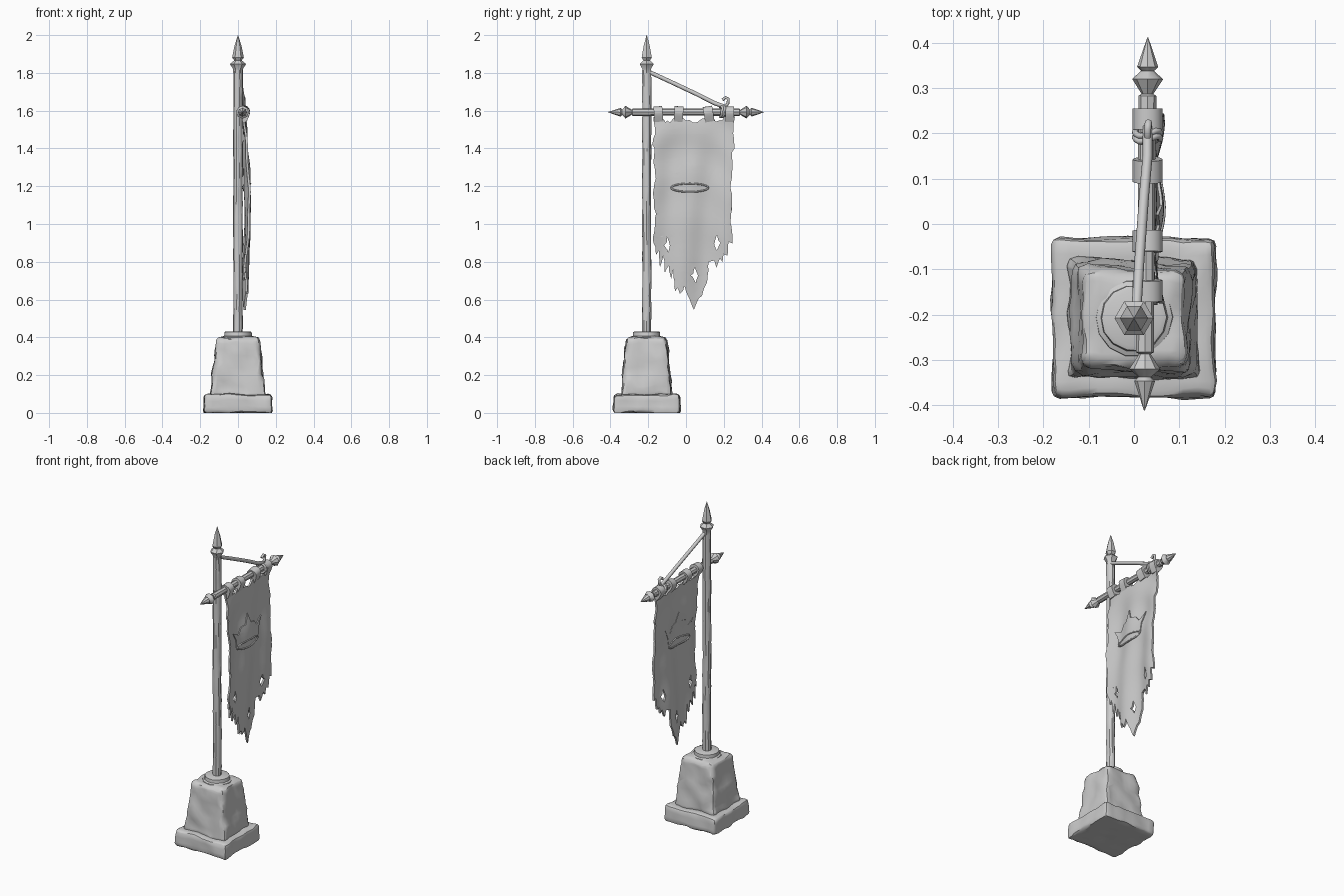
import bpy, bmesh, math
from mathutils import Vector, Matrix, noise
from mathutils.geometry import tessellate_polygon

if "Cube" in bpy.data.objects:
    bpy.data.objects.remove(bpy.data.objects["Cube"])

PY = -0.208   # y of pole and pedestal axis


def finish(name, bm, angle=35):
    bmesh.ops.recalc_face_normals(bm, faces=bm.faces[:])
    me = bpy.data.meshes.new(name)
    bm.to_mesh(me)
    bm.free()
    ob = bpy.data.objects.new(name, me)
    bpy.context.collection.objects.link(ob)
    bpy.ops.object.select_all(action='DESELECT')
    ob.select_set(True)
    bpy.context.view_layer.objects.active = ob
    bpy.ops.object.shade_smooth_by_angle(angle=math.radians(angle))
    return ob


def lathe(name, profile, sides, matrix, rough=0.0):
    """Closed turned shape from (radius, height) points."""
    bm = bmesh.new()
    rings = []
    for r, h in profile:
        ring = []
        for i in range(sides):
            a = math.tau * i / sides
            p = Vector((r * math.cos(a), r * math.sin(a), h))
            n = noise.noise_vector(p * 14) * rough
            ring.append(bm.verts.new(p + Vector((n.x, n.y, 0))))
        rings.append(ring)
    for a, b in zip(rings, rings[1:]):
        for i in range(sides):
            j = (i + 1) % sides
            bm.faces.new((a[i], a[j], b[j], b[i]))
    bm.faces.new(rings[0])
    bm.faces.new(rings[-1])
    bm.transform(matrix)
    return finish(name, bm)


def stone(name, z0, z1, bottom, top, bevel, rough):
    """Worn tapered block; bottom and top are half sizes (x, y)."""
    bm = bmesh.new()
    bmesh.ops.create_cube(bm, size=2)
    for v in bm.verts:
        s = top if v.co.z > 0 else bottom
        v.co = Vector((v.co.x * s[0], v.co.y * s[1] + PY, z1 if v.co.z > 0 else z0))
    bmesh.ops.bevel(bm, geom=bm.edges[:], offset=bevel, segments=2, affect='EDGES', profile=0.5)
    for axis, lo, hi in ((0, -.2, .2), (1, PY - .2, PY + .2), (2, z0, z1)):
        steps = max(2, int((hi - lo) / 0.03))
        for i in range(1, steps):
            co, no = Vector(), Vector()
            co[axis], no[axis] = lo + (hi - lo) * i / steps, 1
            bmesh.ops.bisect_plane(bm, geom=bm.verts[:] + bm.edges[:] + bm.faces[:],
                                   plane_co=co, plane_no=no)
    for v in bm.verts:
        v.co += noise.noise_vector(v.co * 13) * rough + noise.noise_vector(v.co * 31) * rough * .4
        v.co.z = max(v.co.z, 0) if v.co.z > 0.004 else 0
    return finish(name, bm, 40)


def tube(name, points, radius, cyclic=False):
    cu = bpy.data.curves.new(name, 'CURVE')
    cu.dimensions = '3D'
    cu.bevel_depth, cu.bevel_resolution, cu.use_fill_caps = radius, 2, True
    sp = cu.splines.new('POLY')
    sp.points.add(len(points) - 1)
    for p, co in zip(sp.points, points):
        p.co = (*co, 1)
    sp.use_cyclic_u = cyclic
    ob = bpy.data.objects.new(name, cu)
    bpy.context.collection.objects.link(ob)
    return ob


def cloth_x(y, z):
    """Hanging folds of the banner."""
    t = max(0, 1.56 - z)
    amp = 0.011 * min(1, t / 0.25)
    fold = math.sin(30 * y + 2.5 * t) + 0.5 * math.sin(17 * y - 6 * t + 1)
    swag = 0.006 * math.sin(26 * t - 60 * y * y) * math.exp(-3 * t)
    return 0.036 + 0.014 * math.sin(math.pi * min(t, 1)) ** 2 + amp * fold * .75 + swag


def sheet(name, outline, holes, back, front, rough):
    """Flat (y, z) outline with holes, cut into a grid, draped and thickened."""
    loops = [[Vector((y, z, 0)) for y, z in lp] for lp in [outline] + holes]
    bm = bmesh.new()
    vs = [bm.verts.new((0, p.x, p.y)) for lp in loops for p in lp]
    for tri in tessellate_polygon(loops):
        bm.faces.new([vs[i] for i in tri])
    for axis, lo, hi, step in ((1, -.2, .28, .02), (2, .54, 1.58, .026)):
        for i in range(1, int((hi - lo) / step)):
            co, no = Vector(), Vector()
            co[axis], no[axis] = lo + i * step + .0013, 1
            bmesh.ops.bisect_plane(bm, geom=bm.verts[:] + bm.edges[:] + bm.faces[:],
                                   plane_co=co, plane_no=no)
    bmesh.ops.remove_doubles(bm, verts=bm.verts[:], dist=0.0008)
    for v in bm.verts:
        x = cloth_x(v.co.y, v.co.z)
        if v.is_boundary:
            v.co += noise.noise_vector(v.co * 40) * rough
        v.co.x = x + back
    ext = bmesh.ops.extrude_face_region(bm, geom=bm.faces[:], use_keep_orig=True)
    for v in ext['geom']:
        if isinstance(v, bmesh.types.BMVert):
            v.co.x += front - back
    return finish(name, bm, 50)


# Stone base
stone("plinth", 0, 0.098, (0.182, 0.177), (0.178, 0.173), 0.016, 0.008)
stone("pedestal", 0.08, 0.4, (0.144, 0.134), (0.113, 0.107), 0.02, 0.013)
lathe("pole_socket", [(.088, .385), (.084, .403), (.074, .408), (.072, .428), (.062, .432)], 14,
      Matrix.Translation((0, PY, 0)), 0.004)

# Pole with spear finial
pole = [(.025, .41 + i * .07) for i in range(20)]
lathe("pole", pole + [(.025, 1.815)], 10, Matrix.Translation((0, PY, 0)), 0.004)
lathe("pole_finial", [(.027, 1.80), (.027, 1.822), (.043, 1.847), (.02, 1.866), (.031, 1.882),
                      (.018, 1.945), (.001, 2.0)], 6, Matrix.Translation((0, PY, 0)))

# Crossbar with a spear tip at each end
half = [(.019, 0), (.019, .14), (.02, .283), (.013, .287), (.034, .32), (.014, .338), (.023, .347),
        (.012, .38), (.001, .412)]
bar = [(r, -h) for r, h in reversed(half[1:])] + half
tilt = Matrix.Translation((.027, 0, 1.592)) @ Matrix.Rotation(-.01, 4, 'Z')
lathe("crossbar", bar, 8, tilt @ Matrix.Rotation(-math.pi / 2, 4, 'X'), 0.001)

# Cloth straps looped over the crossbar
for n, (y, w, rot) in enumerate(((-.147, .046, .08), (-.038, .047, -.06), (.118, .05, .16), (.232, .046, 0))):
    prof = [(.033 * math.cos(math.radians(a)), .03 * math.sin(math.radians(a)))
            for a in range(-20, 201, 22)]
    prof += [(-.024, -.025), (-.004, -.052), (.014, -.052), (.026, -.025)]
    bm = bmesh.new()
    f = bm.faces.new([bm.verts.new((x, -w / 2, z)) for x, z in prof])
    e = bmesh.ops.extrude_face_region(bm, geom=[f], use_keep_orig=True)
    bmesh.ops.translate(bm, vec=(0, w, 0),
                        verts=[v for v in e['geom'] if isinstance(v, bmesh.types.BMVert)])
    bm.transform(Matrix.Translation((.03, y, 1.593)) @ Matrix.Rotation(rot, 4, 'X'))
    finish(f"strap_{n + 1}", bm)

# Tattered banner
outline = [(-.172, 1.565), (-.125, 1.56), (-.112, 1.54), (-.10, 1.55), (-.085, 1.535), (-.063, 1.56),
           (-.015, 1.56), (0, 1.545), (.02, 1.55), (.035, 1.535), (.06, 1.54), (.09, 1.56),
           (.145, 1.56), (.16, 1.543), (.19, 1.55), (.207, 1.57), (.257, 1.57), (.252, 1.48),
           (.257, 1.40), (.242, 1.375), (.246, 1.3), (.238, 1.2), (.246, 1.1), (.238, 1.02),
           (.247, .9), (.225, .905), (.218, .83), (.20, .84), (.192, .80), (.18, .82),
           (.157, .765), (.148, .81), (.12, .80), (.112, .69), (.10, .67), (.085, .62),
           (.07, .61), (.042, .545), (.01, .62), (-.01, .67), (-.022, .64), (-.032, .63),
           (-.045, .665), (-.058, .64), (-.07, .76), (-.082, .71), (-.092, .78), (-.11, .74),
           (-.118, .83), (-.138, .77), (-.145, .86), (-.16, .84), (-.172, .93), (-.163, 1.05),
           (-.175, 1.18), (-.16, 1.24), (-.172, 1.33), (-.165, 1.40), (-.178, 1.42), (-.165, 1.47)]
tear = [(0, .042), (.012, .012), (.018, -.005), (.005, -.04), (-.008, -.012), (-.018, 0), (-.006, .01)]
holes = [[(cy + s * y, cz + z) for y, z in tear]
         for cy, cz, s in ((-.10, .89, 1), (.165, .9, -1), (.045, .73, 1))]
sheet("banner", outline, holes, -.006, .006, 0.006)

# Crown emblem raised on the cloth, with an oval rim at its base
crown = [(-.08, 1.195), (-.088, 1.25), (-.115, 1.295), (-.06, 1.27), (-.035, 1.31), (-.002, 1.315),
         (.02, 1.38), (.042, 1.318), (.08, 1.31), (.108, 1.275), (.163, 1.312), (.13, 1.25),
         (.12, 1.195), (.07, 1.172), (.02, 1.167), (-.035, 1.174)]
sheet("crown_emblem", crown, [], -.008, .012, 0.0)
for side, dx in (("right", .012), ("left", -.008)):
    rim = []
    for i in range(32):
        a = math.tau * i / 32
        y, z = .02 + .098 * math.cos(a), 1.192 + .022 * math.sin(a)
        rim.append((cloth_x(y, z) + dx, y, z))
    tube("crown_rim_" + side, rim, 0.0045, True)

# Stay running from the pole down to a knot on the crossbar
tube("stay_rope", [(.005, -.195, 1.805), (.012, -.08, 1.752), (.022, .06, 1.686), (.03, .15, 1.64),
                   (.03, .215, 1.618)], 0.011)
for n, y in enumerate((.188, .2)):
    tube(f"rope_wrap_{n + 1}", [(.03 + .028 * math.cos(math.tau * i / 14), y + .006 * math.sin(i),
                                 1.594 + .028 * math.sin(math.tau * i / 14)) for i in range(14)],
         0.007, True)
tube("rope_tail", [(.03, .205, 1.615), (.032, .222, 1.64), (.032, .224, 1.662), (.03, .21, 1.67),
                   (.03, .193, 1.657)], 0.008)
